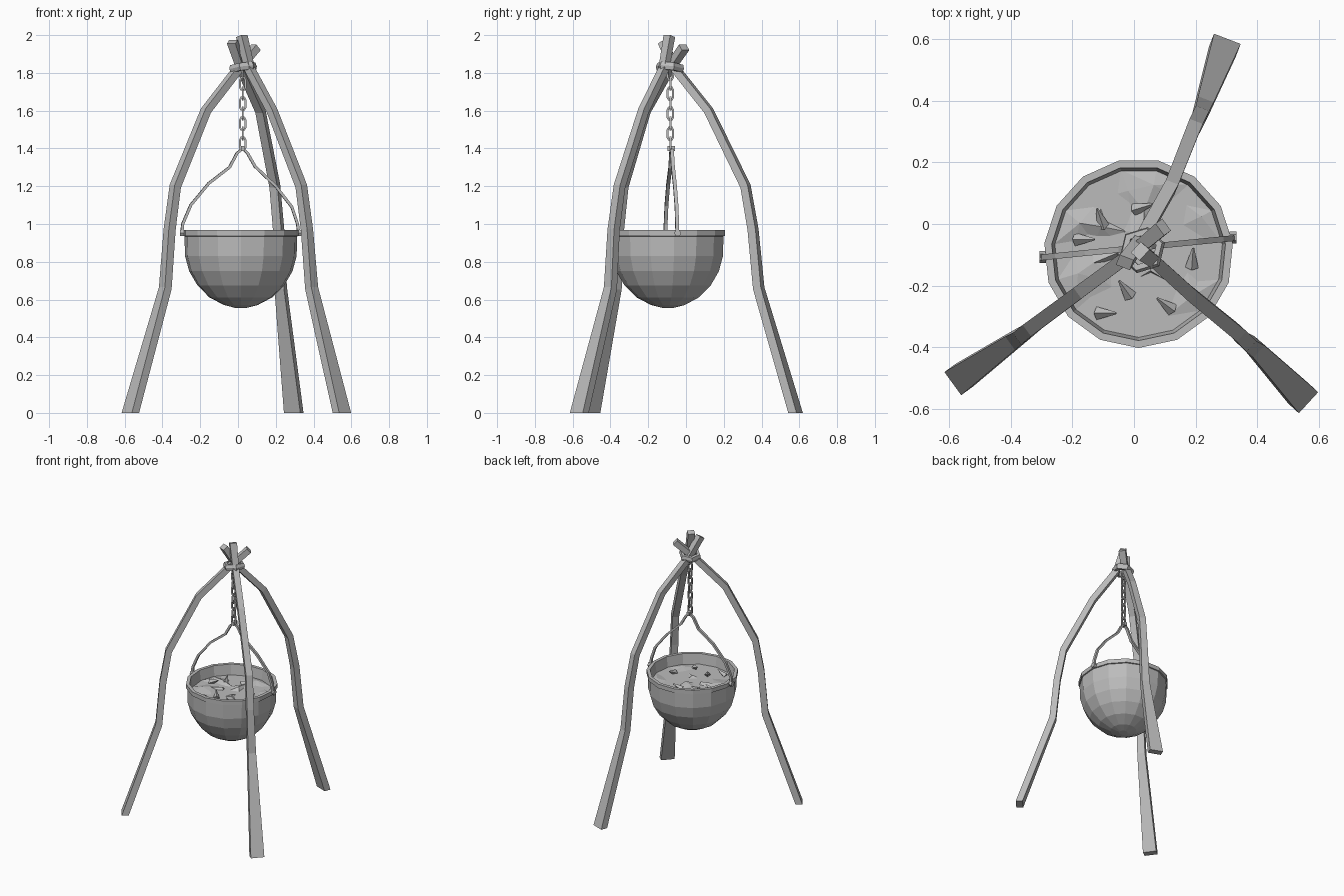
import bpy, bmesh, random
from math import sin, cos, pi, radians
from mathutils import Vector, Matrix

random.seed(4)
if "Cube" in bpy.data.objects:
    bpy.data.objects.remove(bpy.data.objects["Cube"])

grey = bpy.data.materials.new("plain grey")
grey.use_nodes = True
grey.diffuse_color = (0.5, 0.5, 0.5, 1)
grey.node_tree.nodes["Principled BSDF"].inputs["Base Color"].default_value = grey.diffuse_color

CENTRE = Vector((0.015, -0.095, 0))
HANG = Vector((0.025, -0.083, 0))


def finish(name, bm):
    bmesh.ops.recalc_face_normals(bm, faces=bm.faces)
    mesh = bpy.data.meshes.new(name)
    bm.to_mesh(mesh)
    bm.free()
    mesh.materials.append(grey)
    ob = bpy.data.objects.new(name, mesh)
    bpy.context.collection.objects.link(ob)
    return ob


def skin(bm, rings, loop=False):
    """Bridge rings of points; cap the ends unless the chain is a loop."""
    vs = [[bm.verts.new(p) for p in ring] for ring in rings]
    n = len(vs[0])
    pairs = list(zip(vs, vs[1:])) + ([(vs[-1], vs[0])] if loop else [])
    for a, b in pairs:
        for i in range(n):
            j = (i + 1) % n
            bm.faces.new((a[i], a[j], b[j], b[i]))
    if not loop:
        bm.faces.new(vs[0])
        bm.faces.new(vs[-1])
    return vs


def beam(bm, path, sizes, side, flat_start=False):
    """Sweep a rectangle along a path, its width lying along side."""
    path = [Vector(p) for p in path]
    rings = []
    for i, p in enumerate(path):
        before, after = path[max(i - 1, 0)], path[min(i + 1, len(path) - 1)]
        along = (after - before).normalized()
        if flat_start and i == 0:
            along = Vector((0, 0, 1))
        depth = along.cross(side).normalized()
        w, d = sizes[i]
        rings.append([p + side * a * w / 2 + depth * b * d / 2
                      for a, b in ((-1, -1), (1, -1), (1, 1), (-1, 1))])
    skin(bm, rings)


def circle(radius, z, sides=15):
    return [CENTRE + Vector((radius * cos(2 * pi * i / sides - pi / 2),
                             radius * sin(2 * pi * i / sides - pi / 2), z))
            for i in range(sides)]


# Three bent poles, wide at the foot and crossing at the top
LEG_SIZES = [(0.093, 0.047), (0.054, 0.045), (0.047, 0.045), (0.046, 0.043),
             (0.043, 0.041), (0.042, 0.04), (0.048, 0.04)]
HEIGHTS = (0, 0.66, 0.97, 1.2, 1.6, 1.82)
LEGS = {
    "front_right_leg": ([(-0.57, -0.505), (-0.385, -0.375), (-0.362, -0.36),
                         (-0.332, -0.335), (-0.17, -0.215), (0.0, -0.09)], (0.095, -0.01, 1.935)),
    "front_left_leg": ([(0.55, -0.565), (0.39, -0.4), (0.365, -0.383),
                        (0.335, -0.352), (0.18, -0.225), (0.062, -0.118)], (0.02, -0.088, 1.995)),
    "back_leg": ([(0.295, 0.58), (0.226, 0.385), (0.215, 0.355),
                  (0.195, 0.315), (0.118, 0.12), (0.02, -0.055)], (-0.03, -0.125, 1.965)),
}
for name, (points, tip) in LEGS.items():
    bm = bmesh.new()
    path = [(x, y, z) for (x, y), z in zip(points, HEIGHTS)] + [tip]
    out = Vector(path[0]) - Vector(path[4])
    side = Vector((-out.y, out.x, 0)).normalized()
    beam(bm, path, LEG_SIZES, side, flat_start=True)
    finish(name, bm)

# Six-sided binding around the crossing
bm = bmesh.new()
rings = []
for i in range(6):
    a = 2 * pi * i / 6 + 0.3
    rings.append([Vector((r * cos(a), r * sin(a), z))
                  for r, z in ((0.05, -0.02), (0.07, -0.02), (0.077, 0), (0.07, 0.02), (0.05, 0.02))])
skin(bm, rings, loop=True)
bm.transform(Matrix.Translation((0.027, -0.085, 1.828)) @ Matrix.Rotation(radians(-8), 4, "Y")
             @ Matrix.Rotation(radians(-6), 4, "X"))
finish("binding", bm)

# Chain of alternating flat links
bm = bmesh.new()
LINKS, PITCH = 8, 0.053
for k in range(LINKS):
    z = 1.425 + k * PITCH
    turn = Matrix.Translation(HANG + Vector((0, 0, z))) @ Matrix.Rotation(k * pi / 2, 4, "Z")
    rings = []
    for x, h in ((1, 0.6), (0.55, 1), (-0.55, 1), (-1, 0.6), (-1, -0.6), (-0.55, -1), (0.55, -1), (1, -0.6)):
        rings.append([turn @ Vector((x * rx, y, h * rz)) for rx, rz, y in
                      ((0.019, 0.037, -0.005), (0.019, 0.037, 0.005),
                       (0.010, 0.027, 0.005), (0.010, 0.027, -0.005))])
    skin(bm, rings, loop=True)
finish("chain", bm)

# Bail handle with a hooked peak
bm = bmesh.new()
profile = [(-0.298, 0.945), (-0.293, 1.0), (-0.25, 1.1), (-0.155, 1.215), (-0.045, 1.3),
           (-0.005, 1.375), (0.025, 1.4), (0.05, 1.375), (0.09, 1.305), (0.2, 1.2),
           (0.285, 1.09), (0.315, 1.0), (0.322, 0.945)]
path = [(x, -0.077 + 0.1 * (x - 0.015), z) for x, z in profile]
beam(bm, path, [(0.019, 0.015)] * len(path), Vector((-0.1, 1, 0)).normalized())
bmesh.ops.create_cube(bm, size=1, matrix=Matrix.Translation((0.025, -0.078, 1.4))
                      @ Matrix.Diagonal((0.02, 0.04, 0.026, 1)))
finish("handle", bm)

# Lugs joining the handle to the rim
for name, x, y in (("right_lug", -0.297, -0.107), ("left_lug", 0.322, -0.044)):
    bm = bmesh.new()
    bmesh.ops.create_cone(bm, cap_ends=True, segments=6, radius1=0.019, radius2=0.019, depth=0.022,
                          matrix=Matrix.Translation((x, y, 0.952)) @ Matrix.Rotation(pi / 2, 4, "Y"))
    finish(name, bm)

# Round-bottomed cauldron with a thin rim
bm = bmesh.new()
shell = [(0.26, 0.84), (0.272, 0.88), (0.284, 0.967), (0.308, 0.967), (0.308, 0.937), (0.3, 0.935),
         (0.297, 0.83), (0.275, 0.75), (0.231, 0.675), (0.168, 0.612), (0.09, 0.571), (0.03, 0.556)]
skin(bm, [circle(r, z) for r, z in shell])
finish("cauldron", bm)

# Uneven stew surface
bm = bmesh.new()
rings = [circle(r, 0.892) for r in (0.277, 0.22, 0.15, 0.07)]
for ring in rings[1:]:
    for p in ring:
        p += Vector((random.uniform(-0.015, 0.015), random.uniform(-0.015, 0.015),
                     random.uniform(-0.016, 0.02)))
skin(bm, rings)
bmesh.ops.triangulate(bm, faces=bm.faces)
finish("stew", bm)

# Pointed chunks floating in the stew
bm = bmesh.new()
for x, y, turn in ((-0.11, 0.02, 1.9), (-0.16, -0.05, 0), (0.03, 0.055, 0.3), (0.19, -0.11, 1.5),
                   (0.1, -0.26, 2.5), (-0.09, -0.29, 0), (-0.03, -0.21, 2.2)):
    bmesh.ops.create_cone(bm, cap_ends=True, segments=4, radius1=0.024, radius2=0.004, depth=0.07,
                          matrix=Matrix.Translation((x, y, 0.908)) @ Matrix.Rotation(turn, 4, "Z")
                          @ Matrix.Rotation(radians(65), 4, "Y") @ Matrix.Diagonal((0.9, 0.9, 1, 1)))
finish("stew_chunks", bm)
